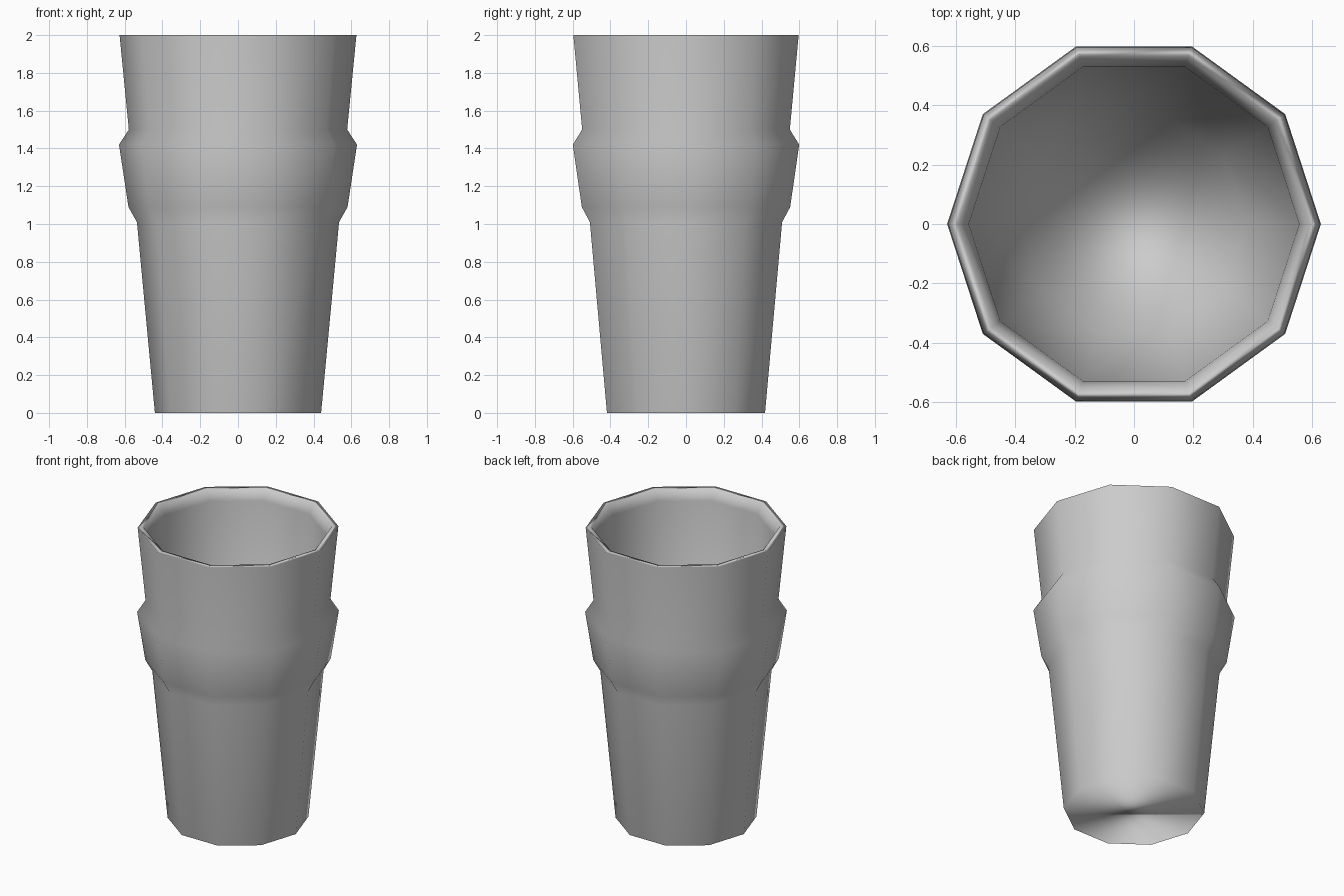
import bpy, bmesh
from math import cos, sin, tau
from mathutils import Vector

if "Cube" in bpy.data.objects:
    bpy.data.objects.remove(bpy.data.objects["Cube"])

SIDES = 10

# Wall profile (radius, height): base, outside with grip bulge, rim, inside
profile = [
    (0.44, 0.0), (0.535, 1.01), (0.58, 1.09),
    (0.63, 1.42), (0.578, 1.50), (0.627, 2.0),
    (0.588, 2.0), (0.557, 1.93), (0.38, 0.10),
]

bm = bmesh.new()
rings = [[bm.verts.new((r * cos(tau * i / SIDES), r * sin(tau * i / SIDES), z))
          for i in range(SIDES)] for r, z in profile]

# Walls between neighbouring rings
for a, b in zip(rings, rings[1:]):
    for i in range(SIDES):
        j = (i + 1) % SIDES
        bm.faces.new((a[i], a[j], b[j], b[i]))

# Flat underside and inner floor
bm.faces.new(rings[0][::-1])
bm.faces.new(rings[-1])
for f in bm.faces:
    f.smooth = True

mesh = bpy.data.meshes.new("drinking_glass")
bm.to_mesh(mesh)
bm.free()
glass = bpy.data.objects.new("drinking_glass", mesh)
bpy.context.collection.objects.link(glass)

# Soft shading normals, weighted so the long walls dominate the narrow rim and caps
segments = [Vector((b[1] - a[1], a[0] - b[0])) for a, b in zip(profile, profile[1:])]
segments = [Vector((0, -0.10))] + segments + [Vector((0, 0.8))]
normals = []
for before, after in zip(segments, segments[1:]):
    n = (before + after).normalized()
    normals += [(n.x * cos(tau * i / SIDES), n.x * sin(tau * i / SIDES), n.y)
                for i in range(SIDES)]
mesh.normals_split_custom_set_from_vertices(normals)
